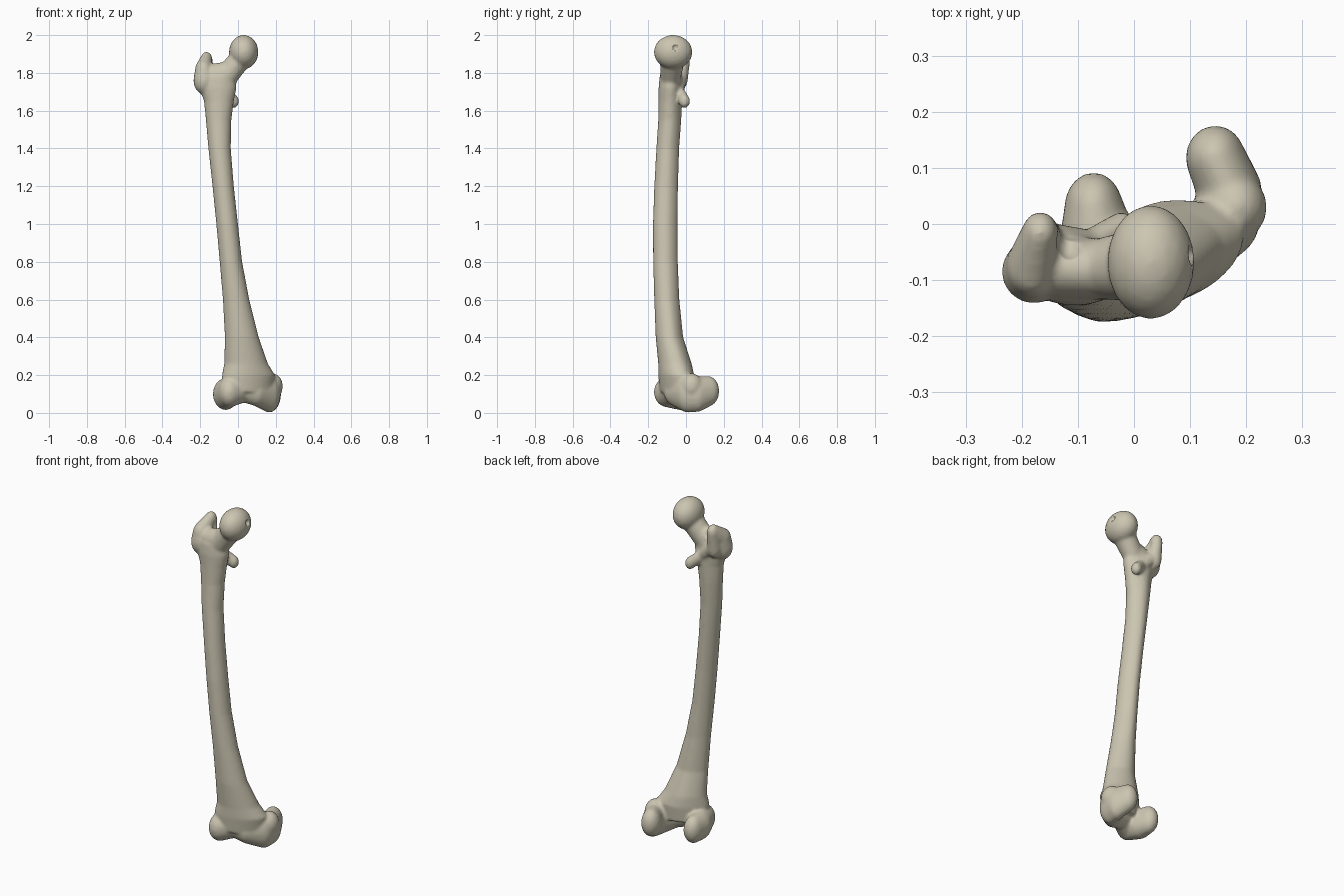
import bpy, bmesh, math
from mathutils import Vector

cube = bpy.data.objects.get("Cube")
if cube:
    bpy.data.objects.remove(cube, do_unlink=True)

bone = bpy.data.materials.new("bone_beige")
bone.use_nodes = True
colour = (0.60, 0.56, 0.44, 1)
bone.diffuse_color = colour
bone.node_tree.nodes["Principled BSDF"].inputs["Base Color"].default_value = colour

# Unit ball used for every rounded mass
ball = bmesh.new()
bmesh.ops.create_icosphere(ball, subdivisions=3, radius=1)
BALL = [v.co.copy() for v in ball.verts]
ball.free()


def add_hull(target, nodes):
    """Add the convex skin around ellipsoids (x, y, z, rx, ry, rz)."""
    bm = bmesh.new()
    for x, y, z, rx, ry, rz in nodes:
        for p in BALL:
            bm.verts.new((x + p.x * rx, y + p.y * ry, z + p.z * rz))
    bmesh.ops.convex_hull(bm, input=bm.verts)
    bmesh.ops.delete(bm, geom=[v for v in bm.verts if not v.link_faces], context='VERTS')
    bmesh.ops.recalc_face_normals(bm, faces=bm.faces)
    mesh = bpy.data.meshes.new("hull")
    bm.to_mesh(mesh)
    bm.free()
    target.from_mesh(mesh)
    bpy.data.meshes.remove(mesh)


def add_chain(target, nodes):
    """Skin each neighbouring pair of ellipsoids."""
    for pair in zip(nodes, nodes[1:]):
        add_hull(target, pair)


def add_shaft(target, sections, sides=32):
    """Loft level sections (z, x0, x1, y0, y1, turn) with a ridge at the back."""
    rings = []
    for z, x0, x1, y0, y1, turn in sections:
        t = math.radians(turn)
        ring = []
        for i in range(sides):
            a = math.tau * i / sides
            # narrow the rear half so that it comes to a blunt ridge
            narrow = 1 - 0.22 * max(0, math.sin(a)) ** 2
            u = math.cos(a) * narrow * (x1 - x0) / 2
            v = math.sin(a) * (y1 - y0) / 2
            ring.append(target.verts.new((
                (x0 + x1) / 2 + u * math.cos(t) - v * math.sin(t),
                (y0 + y1) / 2 + u * math.sin(t) + v * math.cos(t), z)))
        rings.append(ring)
    for low, high in zip(rings, rings[1:]):
        for i in range(sides):
            j = (i + 1) % sides
            target.faces.new((low[i], low[j], high[j], high[i]))
    target.faces.new(rings[0][::-1])
    target.faces.new(rings[-1])


def make_object(name, bm):
    mesh = bpy.data.meshes.new(name)
    bm.to_mesh(mesh)
    bm.free()
    mesh.materials.append(bone)
    for f in mesh.polygons:
        f.use_smooth = True
    obj = bpy.data.objects.new(name, mesh)
    bpy.context.collection.objects.link(obj)
    return obj


bm = bmesh.new()

# Bowed shaft, flaring at both ends
add_shaft(bm, [
    (0.11, -0.09, 0.19, -0.13, 0.03, 20),
    (0.20, -0.09, 0.20, -0.14, 0.04, 18),
    (0.26, -0.075, 0.16, -0.145, 0.03, 13),
    (0.40, -0.07, 0.11, -0.16, -0.015, 7),
    (0.60, -0.08, 0.06, -0.168, -0.035, 0),
    (0.80, -0.097, 0.022, -0.174, -0.043, 0),
    (1.00, -0.115, 0.0, -0.175, -0.045, 0),
    (1.20, -0.135, -0.022, -0.168, -0.042, 0),
    (1.40, -0.157, -0.038, -0.157, -0.036, 0),
    (1.55, -0.17, -0.035, -0.147, -0.025, 0),
    (1.65, -0.18, -0.022, -0.145, -0.02, 0),
    (1.72, -0.205, -0.008, -0.145, -0.018, 0),
    (1.78, -0.21, -0.01, -0.14, -0.02, 0),
])

# Head and neck
head = (0.03, -0.068, 1.91, 0.078, 0.102, 0.091)
add_hull(bm, [head])
add_chain(bm, [
    (-0.13, -0.08, 1.77, 0.06, 0.055, 0.08),
    (-0.055, -0.08, 1.79, 0.055, 0.055, 0.07),
    (0.005, -0.073, 1.865, 0.055, 0.065, 0.065),
])

# Greater trochanter, with its raised rear tip
add_chain(bm, [
    (-0.178, -0.085, 1.76, 0.058, 0.057, 0.075),
    (-0.182, -0.075, 1.82, 0.045, 0.055, 0.05),
    (-0.167, -0.015, 1.867, 0.032, 0.037, 0.046),
    (-0.165, -0.03, 1.77, 0.04, 0.04, 0.06),
])

# Rear crest running down to the lesser trochanter
add_chain(bm, [
    (-0.16, -0.025, 1.78, 0.025, 0.03, 0.04),
    (-0.08, -0.035, 1.70, 0.025, 0.025, 0.035),
    (-0.022, -0.008, 1.65, 0.027, 0.03, 0.036),
])

# Kneecap groove joining the two condyles
outer_front = (-0.045, -0.10, 0.11, 0.06, 0.07, 0.08)
inner_front = (0.10, -0.055, 0.11, 0.05, 0.06, 0.075)
add_chain(bm, [outer_front, (0.03, -0.065, 0.13, 0.05, 0.06, 0.075), inner_front])

# Outer condyle
add_chain(bm, [
    outer_front,
    (-0.065, -0.03, 0.10, 0.068, 0.07, 0.085),
    (-0.072, 0.03, 0.10, 0.052, 0.062, 0.08),
])

# Inner condyle, reaching farther back, and its side bulge
add_chain(bm, [
    inner_front,
    (0.165, 0.01, 0.105, 0.06, 0.07, 0.104),
    (0.17, 0.06, 0.10, 0.058, 0.06, 0.095),
    (0.145, 0.118, 0.115, 0.053, 0.058, 0.08),
])
add_hull(bm, [(0.182, 0.03, 0.14, 0.055, 0.06, 0.07)])

femur = make_object("thigh_bone", bm)

# Hidden cutter: pit in the head and hollow behind the neck
bm = bmesh.new()
add_hull(bm, [(0.112, -0.055, 1.935, 0.025, 0.02, 0.02)])
add_hull(bm, [(-0.115, -0.03, 1.855, 0.025, 0.035, 0.045)])
cutter = make_object("hollow_cutter", bm)
cutter.hide_render = True
cutter.hide_viewport = True

# Fuse the parts into one skin, cut the hollows and soften
remesh = femur.modifiers.new("fuse", 'REMESH')
remesh.mode = 'VOXEL'
remesh.voxel_size = 0.008
remesh.use_smooth_shade = True
cut = femur.modifiers.new("hollows", 'BOOLEAN')
cut.operation = 'DIFFERENCE'
cut.solver = 'EXACT'
cut.object = cutter
soften = femur.modifiers.new("soften", 'SMOOTH')
soften.factor = 0.5
soften.iterations = 6
